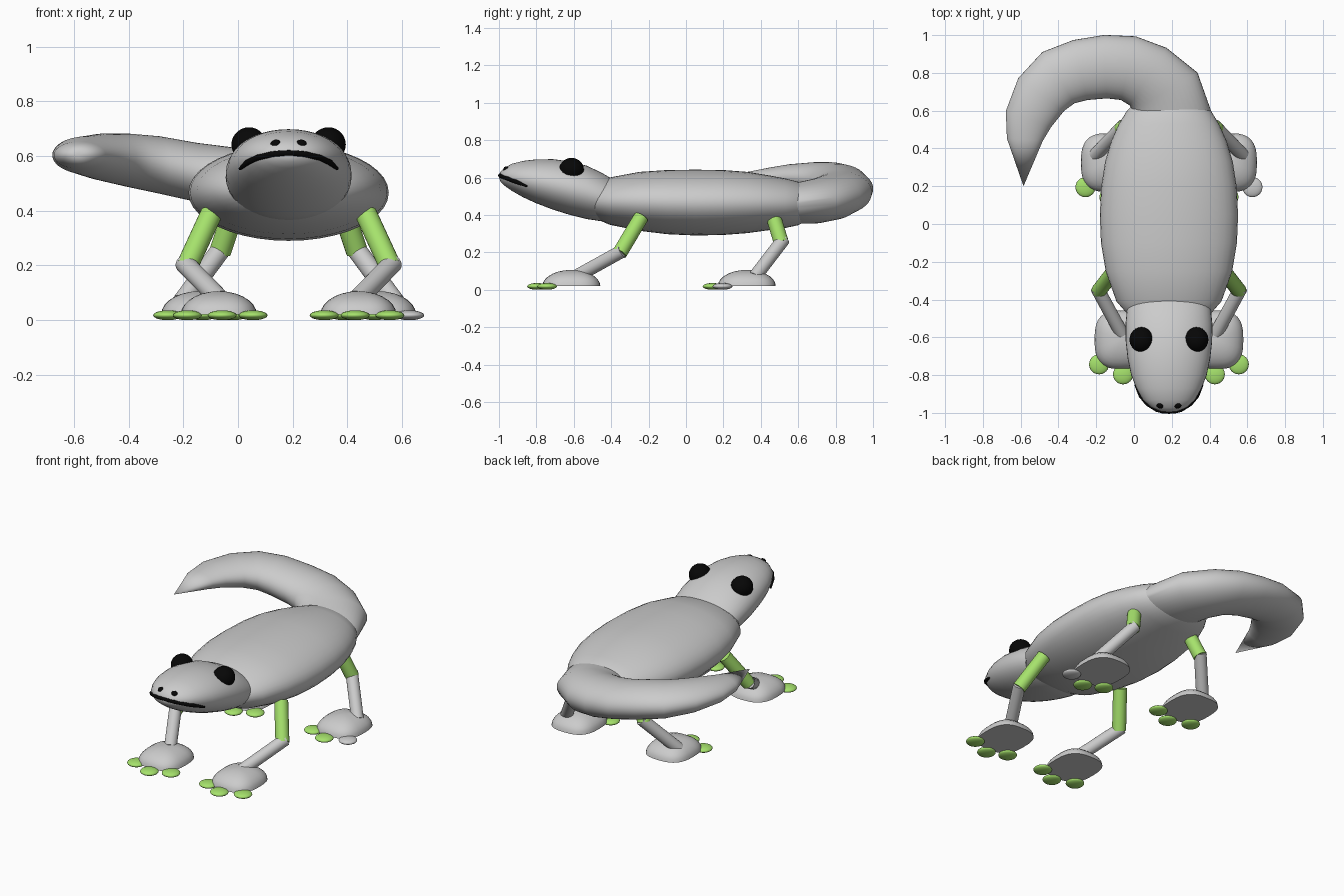
import bpy, bmesh, math
from mathutils import Vector, Matrix

if "Cube" in bpy.data.objects:
    bpy.data.objects.remove(bpy.data.objects["Cube"])

CX = 0.185  # symmetry plane of the animal (tail swings out to the left)


def material(name, rgb):
    m = bpy.data.materials.new(name)
    m.diffuse_color = (*rgb, 1)
    m.use_nodes = True
    m.node_tree.nodes["Principled BSDF"].inputs["Base Color"].default_value = m.diffuse_color
    return m


green = material("green", (0.38, 0.76, 0.15))
black = material("black", (0.002, 0.002, 0.002))


def finish(name, bm, mat=None, angle=50):
    bmesh.ops.remove_doubles(bm, verts=bm.verts, dist=1e-5)
    bmesh.ops.recalc_face_normals(bm, faces=bm.faces)
    me = bpy.data.meshes.new(name)
    bm.to_mesh(me)
    bm.free()
    me.shade_smooth()
    me.set_sharp_from_angle(angle=math.radians(angle))
    ob = bpy.data.objects.new(name, me)
    bpy.context.collection.objects.link(ob)
    if mat:
        me.materials.append(mat)
    return ob


def loft(name, rings, n=40, angle=50):
    """Skin elliptical rings (x, y, z, half width, half height) along a path."""
    bm = bmesh.new()
    loops = []
    for i, (x, y, z, w, h) in enumerate(rings):
        a, b = rings[max(i - 1, 0)], rings[min(i + 1, len(rings) - 1)]
        t = Vector((b[0] - a[0], b[1] - a[1], 0)).normalized()
        side = Vector((t.y, -t.x, 0))
        loops.append([bm.verts.new(Vector((x, y, z)) + side * w * math.cos(k * math.tau / n)
                                   + Vector((0, 0, h * math.sin(k * math.tau / n))))
                      for k in range(n)])
    for p, q in zip(loops, loops[1:]):
        for k in range(n):
            j = (k + 1) % n
            bm.faces.new((p[k], p[j], q[j], q[k]))
    return finish(name, bm, angle=angle)


def profile_loft(name, profile):
    """Straight loft along y from (y, half width, top, bottom)."""
    return loft(name, [(CX, y, (t + b) / 2, w, (t - b) / 2) for y, w, t, b in profile])


def ellipsoid(name, loc, size, mat=None):
    bm = bmesh.new()
    bmesh.ops.create_uvsphere(bm, u_segments=24, v_segments=14, radius=1,
                              matrix=Matrix.Translation(loc) @ Matrix.Diagonal((*size, 1)))
    return finish(name, bm, mat)


def limb(name, a, b, r, mat=None):
    a, b = Vector(a), Vector(b)
    d = b - a
    bm = bmesh.new()
    bmesh.ops.create_cone(bm, cap_ends=True, segments=24, radius1=r, radius2=r, depth=d.length,
                          matrix=Matrix.Translation((a + b) / 2)
                          @ d.to_track_quat('Z', 'Y').to_matrix().to_4x4())
    return finish(name, bm, mat)


def foot(name, x, y):
    """Rounded-square dome with a flat sole."""
    bm = bmesh.new()
    n, steps, loops = 32, 7, []
    for s in range(steps + 1):
        e = s / steps * math.pi / 2
        ring = []
        for k in range(n):
            c, d = math.cos(k * math.tau / n), math.sin(k * math.tau / n)
            px = math.copysign(abs(c) ** 0.72, c) * 0.139
            py = math.copysign(abs(d) ** 0.72, d) * 0.155
            ring.append(bm.verts.new((x + px * math.cos(e), y + py * math.cos(e),
                                      0.02 + 0.086 * math.sin(e))))
        loops.append(ring)
    bm.faces.new(loops[0])
    for p, q in zip(loops, loops[1:]):
        for k in range(n):
            j = (k + 1) % n
            bm.faces.new((p[k], p[j], q[j], q[k]))
    return finish(name, bm)


# Torso
profile_loft("body", [
    (-0.58, 0.0, 0.47, 0.47), (-0.57, 0.08, 0.50, 0.44), (-0.51, 0.19, 0.55, 0.392),
    (-0.41, 0.278, 0.60, 0.348), (-0.25, 0.335, 0.63, 0.315), (-0.1, 0.36, 0.64, 0.297),
    (0.05, 0.366, 0.642, 0.29), (0.2, 0.358, 0.64, 0.293), (0.33, 0.338, 0.63, 0.303),
    (0.44, 0.305, 0.612, 0.318), (0.53, 0.265, 0.595, 0.33), (0.6, 0.222, 0.577, 0.345),
    (0.66, 0.16, 0.545, 0.375), (0.70, 0.08, 0.50, 0.42), (0.71, 0.0, 0.46, 0.46)])

# Head sloping down from the snout into the chest
profile_loft("head", [
    (-1.0, 0.0, 0.60, 0.60), (-0.992, 0.05, 0.63, 0.578), (-0.97, 0.095, 0.652, 0.556),
    (-0.93, 0.138, 0.674, 0.528), (-0.87, 0.172, 0.689, 0.494), (-0.8, 0.2, 0.697, 0.462),
    (-0.71, 0.219, 0.698, 0.428), (-0.62, 0.229, 0.686, 0.4), (-0.53, 0.23, 0.663, 0.378),
    (-0.45, 0.222, 0.625, 0.366), (-0.39, 0.205, 0.59, 0.37), (-0.32, 0.15, 0.55, 0.40),
    (-0.28, 0.0, 0.48, 0.48)])

# Tail curling round to the left, ending in a small cone
loft("tail", [
    (0.19, 0.46, 0.46, 0.16, 0.09), (0.2, 0.57, 0.46, 0.212, 0.108),
    (0.165, 0.70, 0.475, 0.199, 0.12), (0.075, 0.78, 0.495, 0.181, 0.122),
    (-0.03, 0.825, 0.518, 0.173, 0.115), (-0.15, 0.833, 0.54, 0.168, 0.108),
    (-0.285, 0.815, 0.567, 0.163, 0.105), (-0.40, 0.775, 0.585, 0.16, 0.097),
    (-0.492, 0.685, 0.597, 0.149, 0.085), (-0.559, 0.555, 0.603, 0.127, 0.068),
    (-0.578, 0.446, 0.603, 0.095, 0.05), (-0.585, 0.2, 0.605, 0.0, 0.0)], angle=40)

# Mouth: a thin dark tube hugging the snout
cu = bpy.data.curves.new("mouth", 'CURVE')
cu.dimensions = '3D'
cu.bevel_depth = 0.011
cu.bevel_resolution = 2
cu.use_fill_caps = True
half = [(0.178, -0.85, 0.553), (0.15, -0.909, 0.577), (0.114, -0.953, 0.594),
        (0.064, -0.984, 0.606), (0.03, -0.993, 0.61)]
pts = [(-x, y, z) for x, y, z in half] + [(0, -0.994, 0.611)] + half[::-1]
sp = cu.splines.new('POLY')
sp.points.add(len(pts) - 1)
for p, (x, y, z) in zip(sp.points, pts):
    p.co = (CX + x, y, z, 1)
sp.points[0].radius = sp.points[-1].radius = 0.5
cu.materials.append(black)
bpy.context.collection.objects.link(bpy.data.objects.new("mouth", cu))

# Upper leg, knee, ankle and foot positions, measured from the symmetry plane
legs = {
    "front": ((0.283, -0.24, 0.388), (0.372, -0.355, 0.195), (0.25, -0.58, 0.075), (0.255, -0.613)),
    "back": ((0.19, 0.455, 0.43), (0.25, 0.51, 0.25), (0.39, 0.365, 0.065), (0.327, 0.325)),
}
for s, side in ((-1, "left"), (1, "right")):
    def at(p):
        return (CX + s * p[0], *p[1:])
    ellipsoid(f"eye_{side}", at((0.145, -0.612, 0.642)), (0.064, 0.066, 0.063), black)
    ellipsoid(f"nostril_{side}", at((0.046, -0.96, 0.643)), (0.02, 0.017, 0.017), black)
    for end, (hip, knee, ankle, (fx, fy)) in legs.items():
        limb(f"{end}_upper_leg_{side}", at(hip), at(knee), 0.04, green)
        k, a = Vector(at(knee)), Vector(at(ankle))
        limb(f"{end}_lower_leg_{side}", k + (k - a).normalized() * 0.02 + Vector((0, 0, 0.005)), a, 0.036)
        foot(f"{end}_foot_{side}", CX + s * fx, fy)
        for i, (tx, ty) in enumerate(((0.115, -0.13), (-0.012, -0.183), (-0.125, -0.13))):
            grey_toe = end == "back" and side == "right" and i == 0
            ellipsoid(f"{end}_toe_{side}_{i + 1}", at((fx + tx, fy + ty, 0.018)),
                      (0.053, 0.053, 0.018), None if grey_toe else green)
